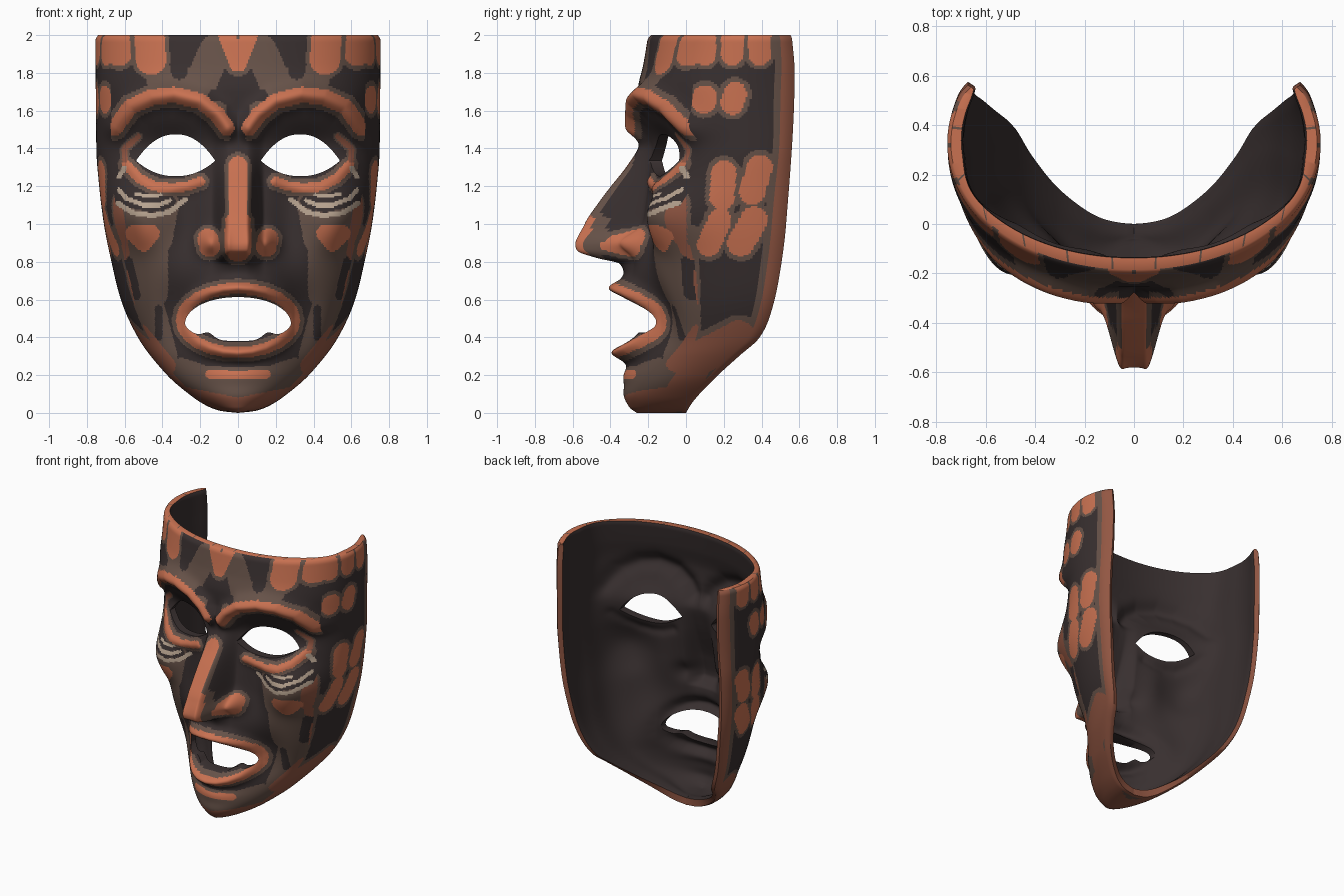
import bpy, bmesh, math

if "Cube" in bpy.data.objects:
    bpy.data.objects.remove(bpy.data.objects["Cube"])

COLS, ROWS = 148, 238
DARK, BROWN, CLAY, RUST, PALE = range(5)


def curve(z, pts):
    """Smooth monotone interpolation through (z, value) pairs."""
    z = min(max(z, pts[0][0]), pts[-1][0])
    s = [(q[1] - p[1]) / (q[0] - p[0]) for p, q in zip(pts, pts[1:])]
    k = 0
    while k < len(s) - 1 and z > pts[k + 1][0]:
        k += 1

    def slope(n):
        if n == 0 or n == len(s):
            return s[min(n, len(s) - 1)]
        a, b = s[n - 1], s[n]
        return 2 * a * b / (a + b) if a * b > 0 else 0
    (z0, v0), (z1, v1) = pts[k], pts[k + 1]
    h = z1 - z0
    t = (z - z0) / h
    return (v0 * (1 + 2 * t) * (1 - t) ** 2 + slope(k) * h * t * (1 - t) ** 2
            + v1 * t * t * (3 - 2 * t) + slope(k + 1) * h * t * t * (t - 1))


# By height: half width, front line, back edge, nose, sweep angle, front flatness
WIDTH = [(0, 0), (.01, .09), (.04, .17), (.1, .26), (.2, .375), (.4, .53), (.6, .62),
         (.8, .67), (1, .71), (1.2, .735), (1.4, .75), (2, .755)]
FRONT = [(0, -.26), (.03, -.3), (.1, -.33), (.2, -.305), (.35, -.28), (.6, -.26), (1, -.24),
         (1.25, -.21), (1.4, -.21), (1.6, -.25), (1.7, -.255), (1.85, -.225), (2, -.2)]
BACK = [(0, 0), (.05, .03), (.2, .17), (.3, .28), (.4, .39), (.5, .44), (.7, .49),
        (1, .53), (1.8, .575), (2, .56)]
NOSE = [(.7, 0), (.79, .06), (.82, .19), (.86, .305), (.9, .32), (1, .295), (1.1, .245),
        (1.2, .185), (1.3, .11), (1.42, .04), (1.6, 0)]
SWEEP = [(0, 93), (.4, 97), (1, 107), (1.6, 114), (2, 115)]
FLAT = [(0, 1), (.5, 1.05), (.8, 1.15), (1.15, 1.2), (1.4, 1.1), (1.7, 1.12), (2, 1.04)]
# Lines of the face, for x >= 0
BROW = [(.06, 1.51), (.11, 1.58), (.2, 1.65), (.34, 1.685), (.46, 1.67), (.57, 1.62), (.65, 1.51)]
LIPS = [(.3 * math.sin(t * math.pi / 12), .49 + .17 * math.cos(t * math.pi / 12)) for t in range(13)]
BAG = [(.2, 1.225), (.27, 1.2), (.35, 1.19), (.44, 1.2), (.52, 1.24), (.59, 1.31)]


def dist(x, z, pts):
    best = 9
    for (ax, az), (bx, bz) in zip(pts, pts[1:]):
        dx, dz = bx - ax, bz - az
        t = min(1, max(0, ((x - ax) * dx + (z - az) * dz) / (dx * dx + dz * dz)))
        best = min(best, math.hypot(x - ax - t * dx, z - az - t * dz))
    return best


def bump(x, z, cx, cz, rx, rz, h):
    return h * math.exp(-((x - cx) / rx) ** 2 - ((z - cz) / rz) ** 2)


def relief(x, z):
    """Projection of the carved features; nose returned apart."""
    t = min(1, max(0, (x - .045) / .095))
    nose = curve(z, NOSE) * (1 - t * t * (3 - 2 * t))
    nose += bump(x, z, .14, .9, .06, .065, .11)
    r = .08 * math.exp(-(dist(x, z, BROW) / .06) ** 2)
    r += bump(x, z, .38, 1.4, .22, .13, -.085)
    r += .025 * math.exp(-(dist(x, z, BAG) / .035) ** 2)
    lip = .02 + .09 * max(0, 1 - (x / .3) ** 2)
    r += lip * math.exp(-(dist(x, z, LIPS) / .048) ** 2)
    r += bump(x, z, 0, .72, .25, .15, .05)
    r += bump(x, z, .58, 1.05, .16, .15, .14) + bump(x, z, .5, .92, .08, .08, .02)
    r += bump(x, z, .27, 1, .1, .25, -.05) + bump(x, z, .33, .5, .12, .2, -.085)
    r += bump(x, z, 0, .2, .18, .05, .025)
    return r, nose


def opening(x, z):
    """Negative inside the eye or mouth hole."""
    d = z - 1.335
    eye = abs(d) / (.14 if d > 0 else .082) + abs((x - .33) / .21) ** 2.2 - 1
    d = z - .475
    h = .138 if d > 0 else .095 - .035 * math.exp(-((x - .16) / .04) ** 2)
    mouth = abs(x / .28) ** 2.1 + abs(d / h) ** 1.9 - 1
    return min(eye, mouth)


def snap(x, z):
    """Move a point onto the hole outline."""
    x0, z0, e = x, z, .001
    for _ in range(4):
        g = opening(x, z)
        gx = (opening(x + e, z) - opening(abs(x - e), z)) / (2 * e)
        gz = (opening(x, z + e) - opening(x, z - e)) / (2 * e)
        n = gx * gx + gz * gz + 1e-6
        x, z = max(0, x - g * gx / n), z - g * gz / n
    m = math.hypot(x - x0, z - z0)
    k = min(1, .011 / m) if m else 1
    return x0 + (x - x0) * k, z0 + (z - z0) * k


# Painted strokes: colour, radius, brown outline, points
FRONT_PAINT = [
    (BROWN, .13, 0, [(.5, .98), (.5, .65)]), (BROWN, .08, 0, [(.48, .6), (.4, .3)]),
    (BROWN, .03, 0, [(.34, 1.12), (.38, .9)]),
    (BROWN, .09, 0, [(0, .1), (.3, .2)]), (BROWN, .085, 0, [(.12, 1.92), (.2, 1.74), (.4, 1.76)]),
    (DARK, .045, 0, [(.31, 1.93), (.31, 1.81)]), (DARK, .06, 0, [(0, 1.72), (0, 1.5)]),
    (DARK, .03, 0, [(0, 1.7), (.13, 1.68)]), (DARK, .025, 0, [(.58, .8), (.54, .62)]),
    (DARK, .02, 0, [(.42, .55), (.42, .4)]), (DARK, .03, 0, [(.58, 1.12), (.46, 1.09), (.36, 1.12)]),
    (RUST, .045, .02, [(.65, 1.05), (.62, .85)]), (RUST, .03, .02, [(.61, .74), (.57, .55)]),
    (RUST, .05, .02, [(.52, .42), (.38, .25)]), (RUST, .05, .02, [(0, .03), (.3, .09)]),
    (CLAY, .08, .022, [(.47, 2), (.46, 1.87)]), (CLAY, .065, .022, [(.64, 2), (.63, 1.9)]),
    (CLAY, .045, .025, [(0, 1.85), (.06, 2)]),
    (CLAY, .05, .02, [(0, 1.31), (0, 1)]), (CLAY, .07, .02, [(0, 1), (0, .87)]),
    (CLAY, .055, .02, [(.15, .88), (.16, .92)]),
    (CLAY, .045, .022, [(.46, .95), (.55, .95), (.5, .9), (.46, .95)]),
    (CLAY, .023, .02, [(0, .2), (.15, .205)])]
LINE_PAINT = [
    (CLAY, .042, .025, BROW), (CLAY, .026, .022, BAG), (CLAY, .03, .022, LIPS),
    (RUST, .015, .01, [(.53, 1.46), (.6, 1.4), (.6, 1.34)]),
    (PALE, .0135, 0, [(.635, 1.11), (.56, 1.06), (.45, 1.045), (.36, 1.065), (.28, 1.13)]),
    (PALE, .012, 0, [(.63, 1.18), (.59, 1.135), (.5, 1.1), (.42, 1.1), (.36, 1.125)]),
    (PALE, .009, 0, [(.54, 1.16), (.47, 1.145), (.41, 1.155)]),
    (PALE, .012, 0, [(.6, 1.3), (.63, 1.25)])]
SIDE_PAINT = [
    (BROWN, .05, 0, [(.02, .95), (.03, .4)]),
    (RUST, .09, .03, [(-.3, .05), (-.03, .1), (.05, .28), (.28, .4)]),
    (RUST, .055, .02, [(-.05, 1.12), (-.05, .88)]),
    (CLAY, .065, .025, [(.095, 1.65), (.1, 1.67)]), (CLAY, .062, .025, [(.245, 1.64), (.26, 1.69)]),
    (CLAY, .066, .025, [(.2, 1.27), (.19, 1.14)]), (CLAY, .068, .025, [(.39, 1.3), (.35, 1.17)]),
    (CLAY, .062, .025, [(.18, 1.02), (.12, .89)]), (CLAY, .072, .025, [(.36, 1.02), (.29, .9)])]
SIDE_PAINT += [(CLAY, .06, .022, [(y, 2), (y, 1.9)]) for y in (-.04, .1, .245, .39)]


def paint(x, y, z, a, ang):
    if a > .94:                                      # back rim band
        return RUST
    strokes = SIDE_PAINT if ang > 1.1 else FRONT_PAINT + LINE_PAINT
    px = y if strokes is SIDE_PAINT else x
    halo = a > .91
    for colour, r, edge, pts in reversed(strokes):
        if not any(abs(z - q[1]) < .35 for q in pts):
            continue
        d = dist(px, z, pts)
        if d < r:
            return colour
        halo = halo or d < r + edge
    return BROWN if halo else DARK


# Right half of the shell as an outer and an inner grid
steps = [(.75 * u + .25 * u ** 3) for u in (i / COLS for i in range(COLS + 1))]
grid = {}
for j in range(ROWS + 1):
    z = 2 * (j / ROWS) ** 1.2
    w, s = curve(z, WIDTH), math.radians(curve(z, SWEEP))
    for i, a in enumerate(steps):
        grid[i, j] = (w * math.sin(a * s), z, a * s)
cells = [(i, j) for j in range(ROWS) for i in range(COLS)]
ring = lambda i, j: [(i, j), (i + 1, j), (i + 1, j + 1), (i, j + 1)]
gone = set()
for c in cells:
    q = [grid[k] for k in ring(*c)]
    if q[0][2] < 1.3 and opening(sum(p[0] for p in q) / 4, sum(p[1] for p in q) / 4) < 0:
        gone.add(c)
kept = [c for c in cells if c not in gone]
edge_pts = {k for c in gone for k in ring(*c)} & {k for c in kept for k in ring(*c)}
for k in edge_pts:
    x, z = snap(*grid[k][:2])
    grid[k] = (x, z, math.asin(min(1, x / curve(z, WIDTH))))

bm = bmesh.new()
outer, inner = {}, {}
for k, (x, z, ang) in grid.items():
    f, b, s = curve(z, FRONT), curve(z, BACK), math.radians(curve(z, SWEEP))
    y = f + (b - f) * ((1 - math.cos(ang)) / (1 - math.cos(s))) ** curve(z, FLAT)
    fade = math.sqrt(max(0, math.cos(ang)))
    r, nose = relief(x, z)
    a = steps[k[0]]
    tip = max(0, (a - .95) / .05) ** 2 * .015        # rounded back edge
    top = max(0, (z - 1.97) / .03) ** 2 * .015       # rounded top edge
    outer[k] = bm.verts.new((max(0, x - (tip + top) * math.sin(ang)),
                             y - (r + nose) * fade + top * math.cos(ang), z))
    lift = .05 * max(0, 1 - z / .35) ** 2
    t = min(1, max(0, (ang - .9) / .6))
    t = t * t * (3 - 2 * t)
    thick = .07 - .015 * a ** 4 - tip * .5 - top * .5
    inner[k] = bm.verts.new((max(0, x - thick * math.sin(ang) * t),
                             y + thick * (math.cos(ang) * t + 1 - t) - (.6 * r + .35 * nose) * fade,
                             z + lift))

count = {}
for c in kept:
    ks = ring(*c)
    face = bm.faces.new([outer[k] for k in ks])
    m = face.calc_center_median()
    face.material_index = paint(m.x, m.y, m.z, steps[c[0]], grid[ks[0]][2])
    bm.faces.new([inner[k] for k in reversed(ks)]).material_index = DARK
    for e in zip(ks, ks[1:] + ks[:1]):
        count.setdefault(frozenset(e), []).append(e)

# Rims: back edge, top edge and the walls of the holes
for es in count.values():
    if len(es) > 1:
        continue
    p, q = es[0]
    if (p[0] == 0 and q[0] == 0) or (p[1] == 0 and q[1] == 0):
        continue
    face = bm.faces.new([outer[q], outer[p], inner[p], inner[q]])
    if p[0] == COLS and q[0] == COLS:
        face.material_index = RUST
    elif p[1] == ROWS and q[1] == ROWS:
        face.material_index = BROWN if p[0] % 24 == 12 else CLAY
    else:
        face.material_index = DARK
bmesh.ops.remove_doubles(bm, verts=bm.verts, dist=1e-5)
bmesh.ops.recalc_face_normals(bm, faces=bm.faces)

mesh = bpy.data.meshes.new("mask_shell")
bm.to_mesh(mesh)
bm.free()
for name, rgb in [("dark_umber", (.040, .029, .029)), ("muted_brown", (.135, .085, .066)),
                  ("terracotta", (.58, .165, .082)), ("rust_brown", (.29, .095, .056)),
                  ("pale_bone", (.48, .37, .28))]:
    mat = bpy.data.materials.new(name)
    mat.diffuse_color = (*rgb, 1)
    mat.use_nodes = True
    mat.node_tree.nodes["Principled BSDF"].inputs["Base Color"].default_value = mat.diffuse_color
    mesh.materials.append(mat)
mask = bpy.data.objects.new("mask_shell", mesh)
bpy.context.collection.objects.link(mask)
bpy.context.view_layer.objects.active = mask
mask.select_set(True)
bpy.ops.object.shade_smooth_by_angle(angle=math.radians(50))
mirror = mask.modifiers.new("other_half", 'MIRROR')
mirror.merge_threshold = .0005
